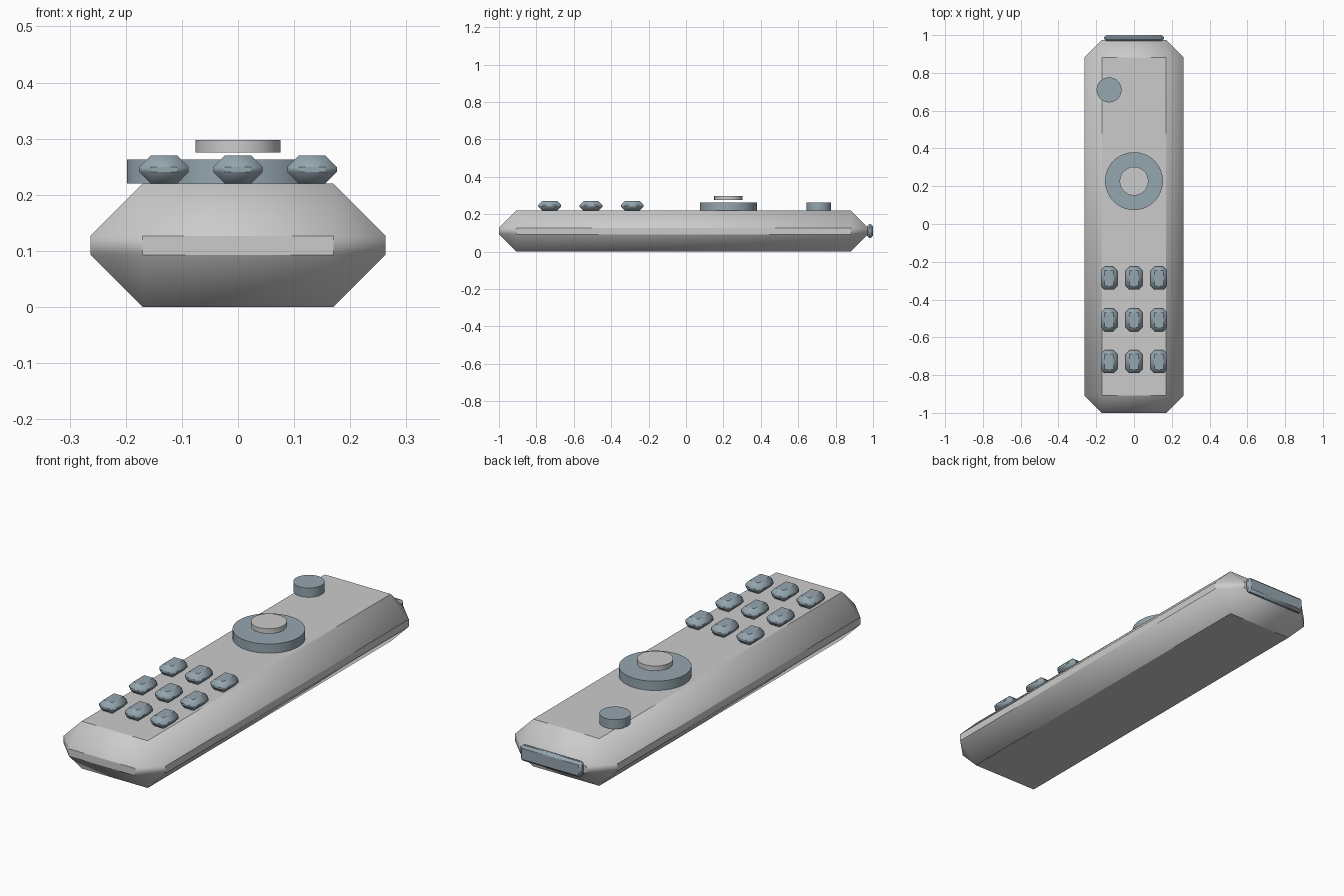
import bpy, math

if "Cube" in bpy.data.objects:
    bpy.data.objects.remove(bpy.data.objects["Cube"])

slate = bpy.data.materials.new("slate")
slate.diffuse_color = (0.30, 0.38, 0.43, 1)
slate.use_nodes = True
slate.node_tree.nodes["Principled BSDF"].inputs["Base Color"].default_value = slate.diffuse_color


def finish(ob, name, mat):
    ob.name = name
    if mat:
        ob.data.materials.append(mat)
    bpy.ops.object.shade_smooth_by_angle(angle=math.radians(40))
    return ob


def chamfered_box(name, lo, hi, bevel, mat=None):
    """Box between two corners with one flat chamfer on every edge."""
    bpy.ops.mesh.primitive_cube_add(size=1, location=[(a + b) / 2 for a, b in zip(lo, hi)])
    ob = bpy.context.object
    ob.scale = [b - a for a, b in zip(lo, hi)]
    bpy.ops.object.transform_apply(location=False, rotation=False, scale=True)
    mod = ob.modifiers.new("chamfer", 'BEVEL')
    mod.width = bevel
    mod.segments = 1
    mod.limit_method = 'NONE'
    bpy.ops.object.modifier_apply(modifier=mod.name)
    return finish(ob, name, mat)


def disc(name, x, y, z0, z1, r, mat=None):
    bpy.ops.mesh.primitive_cylinder_add(vertices=64, radius=r, depth=z1 - z0,
                                        location=(x, y, (z0 + z1) / 2))
    return finish(bpy.context.object, name, mat)


# Main casing
chamfered_box("casing", (-0.263, -1.0, 0), (0.263, 0.974, 0.22), 0.093)

# Sensor window on the back end
chamfered_box("sensor_window", (-0.158, 0.969, 0.074), (0.158, 1.0, 0.147), 0.011, slate)

# Round controls
disc("power_button", -0.132, 0.71, 0.22, 0.263, 0.066, slate)
disc("direction_pad", 0, 0.227, 0.22, 0.263, 0.153, slate)
disc("select_button", 0, 0.227, 0.275, 0.298, 0.076)

# Keypad: three rows of three
for row in range(3):
    for col in range(3):
        x, y = (col - 1) * 0.132, -0.287 - row * 0.221
        chamfered_box(f"key_{row}_{col}", (x - 0.044, y - 0.061, 0.22),
                      (x + 0.044, y + 0.061, 0.27), 0.0205, slate)
